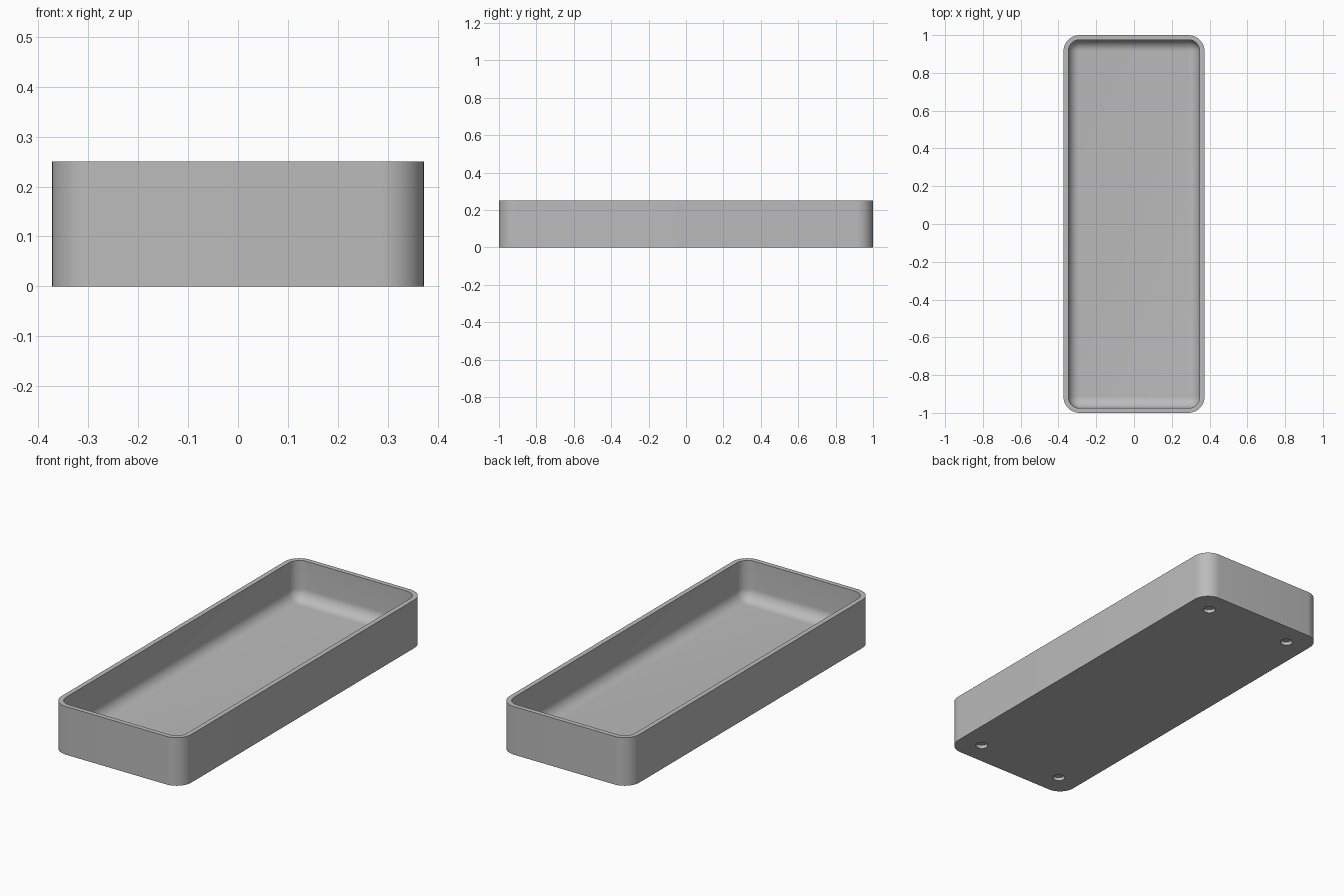
import bpy, bmesh
from math import sin, cos, pi, radians

cube = bpy.data.objects.get("Cube")
if cube:
    bpy.data.objects.remove(cube)

HALF_X, HALF_Y, HEIGHT = 0.373, 1.0, 0.25
CORNER, WALL = 0.085, 0.025
FLOOR, FILLET = 0.045, 0.06
HOLE_X, HOLE_Y, HOLE_R, HOLE_DEPTH = 0.25, 0.88, 0.03, 0.018
STEPS = 10

grey = bpy.data.materials.new("light grey")
grey.use_nodes = True
colour = (0.5, 0.5, 0.5, 1)
grey.diffuse_color = colour
grey.node_tree.nodes["Principled BSDF"].inputs["Base Color"].default_value = colour


def rounded_ring(bm, inset, z):
    """Loop of vertices round a rounded rectangle, inset from the outer wall."""
    r = max(CORNER - inset, 0.002)
    cx, cy = HALF_X - inset - r, HALF_Y - inset - r
    ring = []
    for q, (sx, sy) in enumerate([(1, 1), (-1, 1), (-1, -1), (1, -1)]):
        for i in range(STEPS + 1):
            a = (q + i / STEPS) * pi / 2
            ring.append(bm.verts.new((sx * cx + r * cos(a), sy * cy + r * sin(a), z)))
    return ring


# Tray: outer wall, rim, inner wall, then the fillet down to the floor
profile = [(0, 0), (0, HEIGHT), (WALL, HEIGHT)]
for i in range(STEPS + 1):
    t = i / STEPS * pi / 2
    profile.append((WALL + FILLET * (1 - cos(t)), FLOOR + FILLET * (1 - sin(t))))

bm = bmesh.new()
rings = [rounded_ring(bm, inset, z) for inset, z in profile]
for low, high in zip(rings, rings[1:]):
    n = len(low)
    for i in range(n):
        j = (i + 1) % n
        bm.faces.new((low[i], low[j], high[j], high[i]))
bm.faces.new(rings[0][::-1])
bm.faces.new(rings[-1])
bmesh.ops.recalc_face_normals(bm, faces=bm.faces)
mesh = bpy.data.meshes.new("tray")
bm.to_mesh(mesh)
bm.free()
tray = bpy.data.objects.new("tray", mesh)
bpy.context.collection.objects.link(tray)
mesh.materials.append(grey)

# Four shallow round recesses under the corners
for sx in (-1, 1):
    for sy in (-1, 1):
        bpy.ops.mesh.primitive_cylinder_add(vertices=32, radius=HOLE_R, depth=2 * HOLE_DEPTH,
                                            location=(sx * HOLE_X, sy * HOLE_Y, 0))
        cutter = bpy.context.object
        cutter.name = "foot_recess_cutter"
        cutter.hide_render = True
        cutter.data.materials.append(grey)
        bpy.ops.object.select_all(action="DESELECT")
        tray.select_set(True)
        bpy.context.view_layer.objects.active = tray
        cut = tray.modifiers.new("foot_recess", "BOOLEAN")
        cut.operation = "DIFFERENCE"
        cut.solver = "EXACT"
        cut.object = cutter
        bpy.ops.object.modifier_apply(modifier=cut.name)
        bpy.data.objects.remove(cutter)

bpy.ops.object.shade_smooth_by_angle(angle=radians(35))
